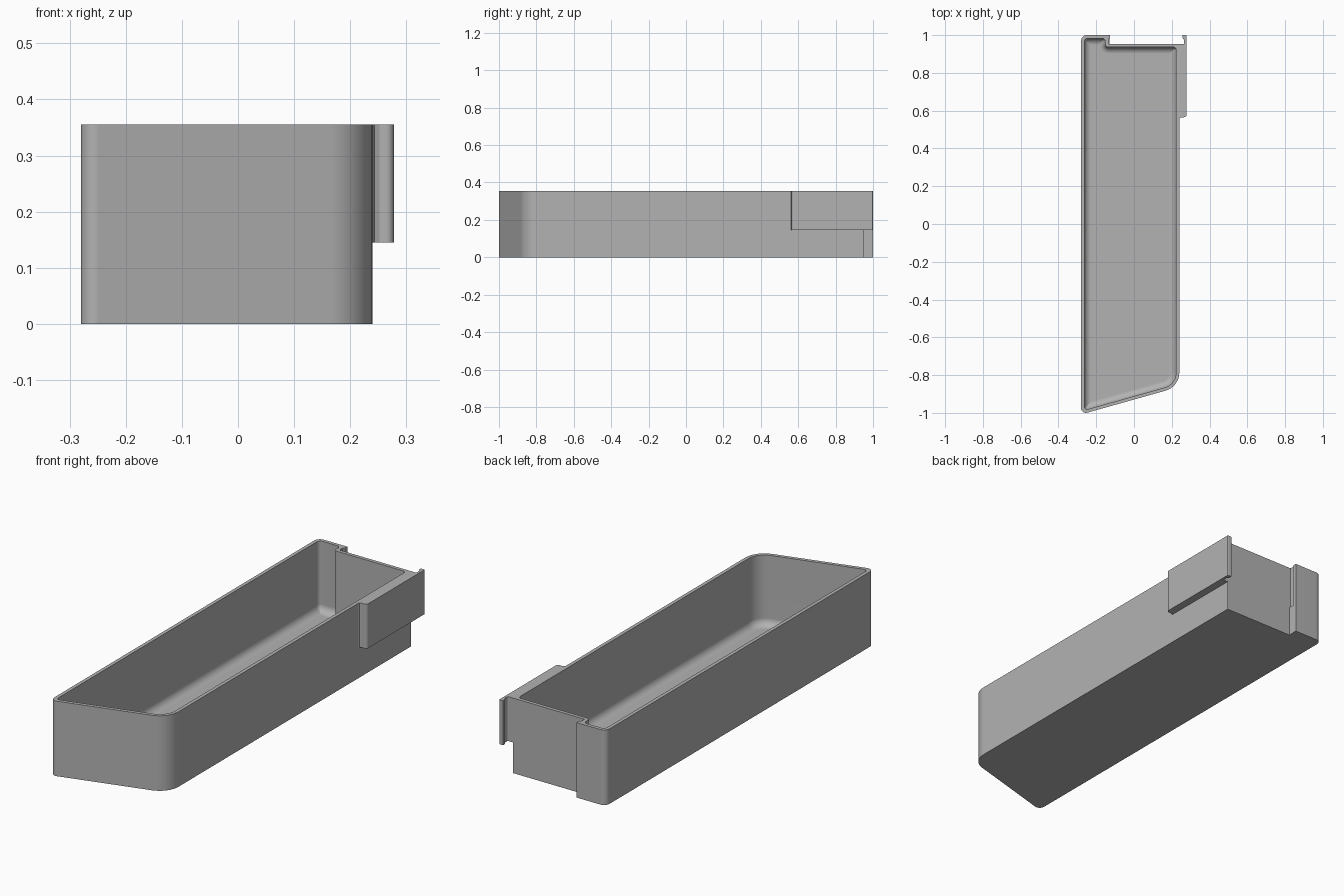
import bpy, bmesh, math
from mathutils import Vector

if "Cube" in bpy.data.objects:
    bpy.data.objects.remove(bpy.data.objects["Cube"])

H = 0.355       # tray height
CLIP_Z = 0.145  # underside of the side clip
WALL = 0.017
FLOOR = 0.022
COVE = 0.035    # fillet between wall and floor

grey = bpy.data.materials.new("mid grey plastic")
grey.diffuse_color = (0.45, 0.45, 0.45, 1)
grey.use_nodes = True
grey.node_tree.nodes["Principled BSDF"].inputs["Base Color"].default_value = grey.diffuse_color


def ring(corners, radii, inset=0.0, seg=8):
    """Counter-clockwise outline, inset by a distance, with rounded corners."""
    n = len(corners)
    pts = [Vector(c) for c in corners]
    moved = []
    for i, p in enumerate(pts):
        a = (p - pts[i - 1]).normalized()
        b = (pts[(i + 1) % n] - p).normalized()
        na, nb = Vector((-a.y, a.x)), Vector((-b.y, b.x))
        moved.append(p + (na + nb) * (inset / (1 + na.dot(nb))))
    out = []
    for i, p in enumerate(moved):
        a = (p - moved[i - 1]).normalized()
        b = (moved[(i + 1) % n] - p).normalized()
        turn = a.x * b.y - a.y * b.x
        ang = math.atan2(turn, a.dot(b))
        r = radii[i]
        if r <= 0:
            out.append(p)
            continue
        t = r * math.tan(abs(ang) / 2)
        s = 1 if ang > 0 else -1
        centre = p - a * t + Vector((-a.y, a.x)) * r * s
        start = p - a * t - centre
        for k in range(seg + 1):
            th = ang * k / seg
            c, d = math.cos(th), math.sin(th)
            out.append(centre + Vector((start.x * c - start.y * d,
                                        start.x * d + start.y * c)))
    return out


def loft(name, rings):
    """Skin a stack of (outline, z) rings and cap both ends."""
    bm = bmesh.new()
    loops = [[bm.verts.new((p.x, p.y, z)) for p in pts] for pts, z in rings]
    n = len(loops[0])
    for lo, hi in zip(loops, loops[1:]):
        for i in range(n):
            j = (i + 1) % n
            bm.faces.new((lo[i], lo[j], hi[j], hi[i]))
    bm.faces.new(loops[0][::-1])
    bm.faces.new(loops[-1])
    bmesh.ops.recalc_face_normals(bm, faces=bm.faces)
    me = bpy.data.meshes.new(name)
    bm.to_mesh(me)
    bm.free()
    me.materials.append(grey)
    ob = bpy.data.objects.new(name, me)
    bpy.context.collection.objects.link(ob)
    bpy.ops.object.select_all(action='DESELECT')
    ob.select_set(True)
    bpy.context.view_layer.objects.active = ob
    bpy.ops.object.shade_smooth_by_angle(angle=math.radians(30))
    wn = ob.modifiers.new("flat sides", 'WEIGHTED_NORMAL')
    wn.keep_sharp = True
    return ob


def prism(name, corners, radii, z0, z1):
    pts = ring(corners, radii)
    return loft(name, [(pts, z0), (pts, z1)])


# Tray body: slanted front, stepped back, hollow with a coved floor
outline = [(-0.28, -1.008), (0.24, -0.862), (0.24, 0.953),
           (-0.136, 0.953), (-0.136, 1.0), (-0.28, 1.0)]
outer_r = [0.025, 0.1, 0.002, 0.002, 0.002, 0.03]
inner_r = [0.014, 0.083, 0.015, 0.018, 0.016, 0.02]
convex = [1, 1, 1, -1, 1, 1]


def cavity(extra):
    r = [max(0.002, r - s * extra) for r, s in zip(inner_r, convex)]
    return ring(outline, r, WALL + extra)


outer = ring(outline, outer_r)
stack = [(outer, 0), (outer, H), (cavity(0), H)]
for k in range(7):
    a = math.pi / 2 * k / 6
    stack.append((cavity(COVE * (1 - math.cos(a))),
                  FLOOR + COVE * (1 - math.sin(a))))
loft("tray_body", stack)

# Side clip: block on the right wall with a hooked lip reaching past the back
prism("side_clip",
      [(0.232, 0.565), (0.278, 0.565), (0.278, 1.0), (0.257, 1.0),
       (0.257, 0.985), (0.266, 0.972), (0.266, 0.953), (0.232, 0.953)],
      [0, 0.014, 0.004, 0, 0, 0, 0.006, 0], CLIP_Z, H)

# Concave fillet where the clip meets the wall
prism("clip_fillet", [(0.2395, 0.552), (0.243, 0.561), (0.253, 0.5655),
                      (0.2395, 0.5655)], [0] * 4, CLIP_Z, H)

# Catch on the back tab: full-height lip, groove filled below clip level
prism("back_catch_lip", [(-0.14, 0.978), (-0.128, 0.982), (-0.128, 1.0),
                         (-0.14, 1.0)], [0] * 4, 0, H)
prism("back_catch_fill", [(-0.14, 0.95), (-0.129, 0.95), (-0.129, 0.985),
                          (-0.14, 0.985)], [0] * 4, 0, CLIP_Z)
